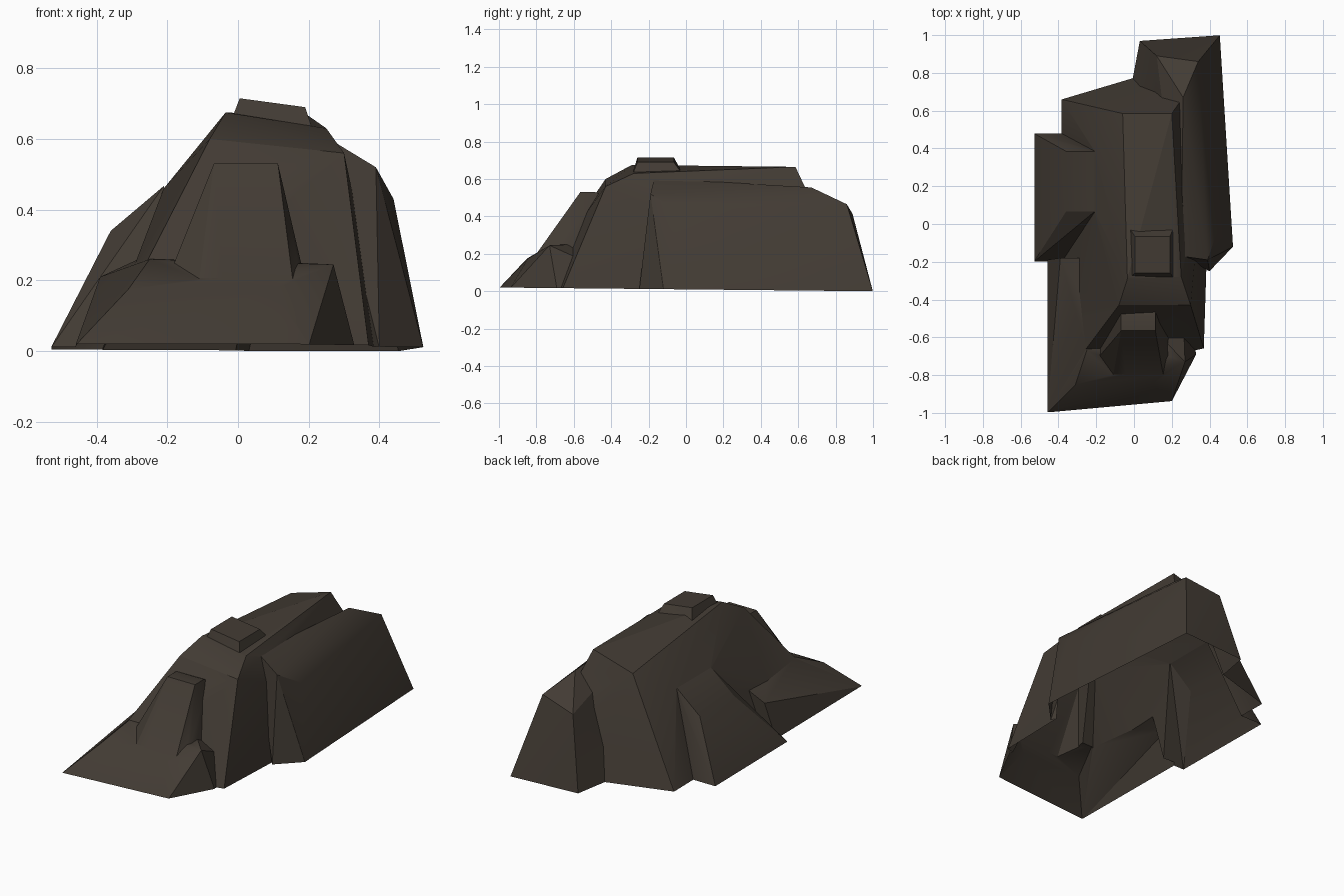
import bpy, bmesh, math

if "Cube" in bpy.data.objects:
    bpy.data.objects.remove(bpy.data.objects["Cube"])

rock = bpy.data.materials.new("dark_brown_rock")
rock.diffuse_color = (0.055, 0.044, 0.034, 1)
rock.use_nodes = True
rock.node_tree.nodes["Principled BSDF"].inputs["Base Color"].default_value = rock.diffuse_color


def ground(y):
    return 0.006 - 0.01 * y      # the footing tilts very slightly


def boulder(name, base, top):
    """Convex rock: ground outline (x, y) hulled with upper corners (x, y, z)."""
    bm = bmesh.new()
    for p in [(x, y, ground(y)) for x, y in base] + list(top):
        bm.verts.new(p)
    bmesh.ops.convex_hull(bm, input=bm.verts[:])
    loose = [v for v in bm.verts if not v.link_faces]
    bmesh.ops.delete(bm, geom=loose, context='VERTS')
    bmesh.ops.recalc_face_normals(bm, faces=bm.faces[:])
    me = bpy.data.meshes.new(name)
    bm.to_mesh(me)
    bm.free()
    me.materials.append(rock)
    ob = bpy.data.objects.new(name, me)
    bpy.context.collection.objects.link(ob)
    return ob


def block(name, bx, by, tx, ty, tz, bz=None, skew=0.0):
    """Tapered block: x and y ranges below and above, top height left to right."""
    low = [(x, y + skew * x) for x in bx for y in by]
    high = [(x, y + skew * x, z) for x, z in zip(tx, tz) for y in ty]
    if bz is None:
        return boulder(name, low, high)
    return boulder(name, [], high + [(x, y, bz) for x, y in low])


# central ridge with a bulging left flank
main = boulder("rock_formation",
    [(-.38, -.83), (.37, -.66), (.42, .9), (-.385, .66)],
    [(-.08, -.43, .60), (.30, -.43, .56), (.25, -.28, .63), (-.035, -.29, .675),
     (.2, .585, .665), (-.06, .585, .59), (-.21, .39, .46), (-.21, .07, .46)])

# low apron at the front and left
apron = boulder("front_apron",
    [(-.46, -1), (.2, -.94), (.33, -.69), (.25, -.2), (-.46, -.19)],
    [(-.31, -.85, .175), (.1, -.845, .175), (.27, -.73, .245),
     (-.25, -.67, .26), (-.26, -.18, .27), (-.39, -.18, .21)])

# long shoulder on the right, its top rising into the ridge
shoulder = boulder("right_shoulder",
    [(.4, -.25), (.525, -.12), (.455, 1), (.03, .97), (-.04, .6)],
    [(.39, -.19, .52), (.44, -.04, .43), (.34, .86, .465), (.12, .89, .415),
     (.26, .67, .555), (.25, -.17, .605)])

# slab leaning on the front
slab = boulder("front_slab", [],
    [(x, y, .53) for x in (-.068, .113) for y in (-.565, -.485)] +
    [(x, y, .2) for y, a, b in ((-.8, -.11, .155), (-.72, -.2, .19), (-.45, -.2, .19))
     for x in (a, b)] +
    [(x, -.43, .51) for x in (-.068, .113)])

# left buttress, ledge at the back left, cap stone on the ridge
buttress = block("left_buttress", (-.53, -.15), (-.2, .48),
                 (-.36, -.21), (.065, .385), (.34, .467))
ledge = block("back_ledge", (-.39, 0), (.45, .84),
              (-.29, -.01), (.45, .765), (.16, .18), skew=.1)
cap = block("cap_stone", (-.04, .22), (-.295, 0),
            (.005, .19), (-.26, -.065), (.715, .69), bz=.6)

# fuse everything into one shell
bpy.context.view_layer.objects.active = main
main.select_set(True)
for part in (apron, shoulder, slab, buttress, ledge, cap):
    m = main.modifiers.new("fuse", 'BOOLEAN')
    m.operation, m.solver, m.object = 'UNION', 'EXACT', part
    bpy.ops.object.modifier_apply(modifier=m.name)
    bpy.data.objects.remove(part)

# trim at the ground, leaving the underside open
bm = bmesh.new()
bm.from_mesh(main.data)
bmesh.ops.bisect_plane(bm, geom=bm.verts[:] + bm.edges[:] + bm.faces[:],
                       plane_co=(0, 0, .01), plane_no=(0, .01, 1), clear_inner=True)
bmesh.ops.remove_doubles(bm, verts=bm.verts[:], dist=0.0005)
bm.to_mesh(main.data)
bm.free()
bpy.ops.object.shade_smooth_by_angle(angle=math.radians(25))
